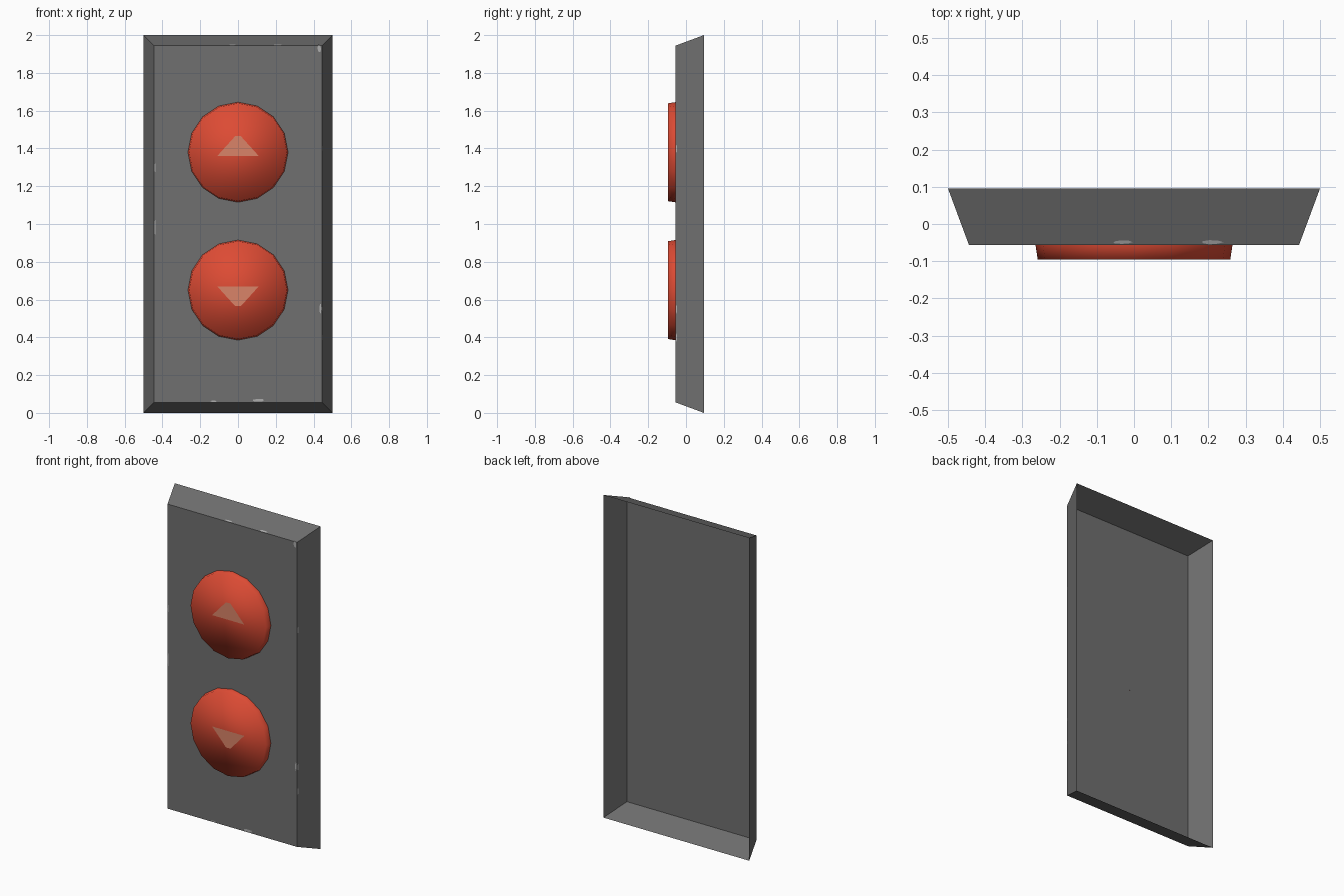
import bpy, bmesh, random
from math import cos, sin, tau
from mathutils import Vector

cube = bpy.data.objects.get("Cube")
if cube:
    bpy.data.objects.remove(cube, do_unlink=True)
random.seed(4)

BACK, FACE, CAP = 0.095, -0.056, -0.095   # y of the rim, panel face, button caps
INSET = 0.056                             # taper of the panel sides


def material(name, rgb):
    m = bpy.data.materials.new(name)
    m.use_nodes = True
    m.diffuse_color = (*rgb, 1)
    bsdf = m.node_tree.nodes["Principled BSDF"]
    bsdf.inputs["Base Color"].default_value = (*rgb, 1)
    bsdf.inputs["Roughness"].default_value = 0.8
    return m


grey = material("dark_grey", (0.16, 0.16, 0.16))
red = material("button_red", (0.72, 0.07, 0.034))
pale = material("arrow_pale_red", (0.70, 0.23, 0.14))
worn = material("worn_light_grey", (0.42, 0.42, 0.42))


def finish(name, bm, mat, smooth=False):
    me = bpy.data.meshes.new(name)
    bm.to_mesh(me)
    bm.free()
    me.materials.append(mat)
    for p in me.polygons:
        p.use_smooth = smooth
    ob = bpy.data.objects.new(name, me)
    bpy.context.collection.objects.link(ob)
    return ob


def shell(bm, rings):
    """Skin successive rings of points, cap the last one, leave the first open."""
    loops = [[bm.verts.new(p) for p in ring] for ring in rings]
    n = len(loops[0])
    for a, b in zip(loops, loops[1:]):
        for i in range(n):
            j = (i + 1) % n
            bm.faces.new((a[i], a[j], b[j], b[i]))
    bm.faces.new(loops[-1])


# Tapered panel, hollow and open at the back
def panel_ring(inset, y):
    x = 0.5 - inset
    return [(-x, y, inset), (x, y, inset), (x, y, 2 - inset), (-x, y, 2 - inset)]


bm = bmesh.new()
shell(bm, [panel_ring(0, BACK), panel_ring(INSET, FACE)])
finish("panel", bm, grey)


# Round buttons, each with a triangular arrow
def disc_ring(r, y, zc, n=16):
    return [(r * cos(tau * i / n), y, zc + r * sin(tau * i / n)) for i in range(n)]


for name, zc, up in (("up", 1.38, 1), ("down", 0.65, -1)):
    bm = bmesh.new()
    shell(bm, [disc_ring(0.265, FACE, zc), disc_ring(0.259, CAP, zc)])
    finish(name + "_button", bm, red, smooth=True)

    bm = bmesh.new()
    tri = [(-0.11, -0.03), (0.11, -0.03), (0.02, 0.08), (-0.02, 0.08)]
    tri = [(-0.11, -0.02), (0.11, -0.02), (0.015, 0.085), (-0.015, 0.085)]
    pts = [bm.verts.new((x * up, CAP - 0.001, zc + z * up)) for x, z in tri]
    bm.faces.new(pts)
    finish(name + "_arrow", bm, pale)


# Worn chips along the panel edges: thin irregular patches
def chip(bm, centre, u, v, length, width):
    normal = u.cross(v).normalized()
    verts = []
    for i in range(7):
        k = random.uniform(0.35, 0.5)
        a = tau * i / 7
        p = centre + u * (length * k * cos(a)) + v * (width * k * sin(a))
        verts.append(bm.verts.new(p + normal * 0.001))
    bm.faces.new(verts)


X, Z = Vector((1, 0, 0)), Vector((0, 0, 1))
edge = 0.5 - INSET
bm = bmesh.new()
# on the front face
for x, z, w, h in ((0.43, 1.93, 0.024, 0.05), (0.436, 0.55, 0.012, 0.07),
                   (0.11, 0.066, 0.07, 0.018), (-0.13, 0.061, 0.04, 0.009),
                   (-0.439, 1.3, 0.008, 0.06), (-0.439, 0.98, 0.008, 0.1)):
    chip(bm, Vector((x, FACE, z)), X, Z, w, h)
# on the sloping top and right sides
run = BACK - FACE
top_slope = Vector((0, run, INSET)).normalized()
side_slope = Vector((INSET, run, 0)).normalized()
for x, w in ((-0.03, 0.06), (0.21, 0.07)):
    chip(bm, Vector((x, FACE, 2 - INSET)) + top_slope * 0.008, X, top_slope, w, 0.014)
for z in (0.4, 0.55, 1.4):
    chip(bm, Vector((edge, FACE, z)) + side_slope * 0.006, side_slope, Z, 0.01, 0.05)
finish("worn_chips", bm, worn)
